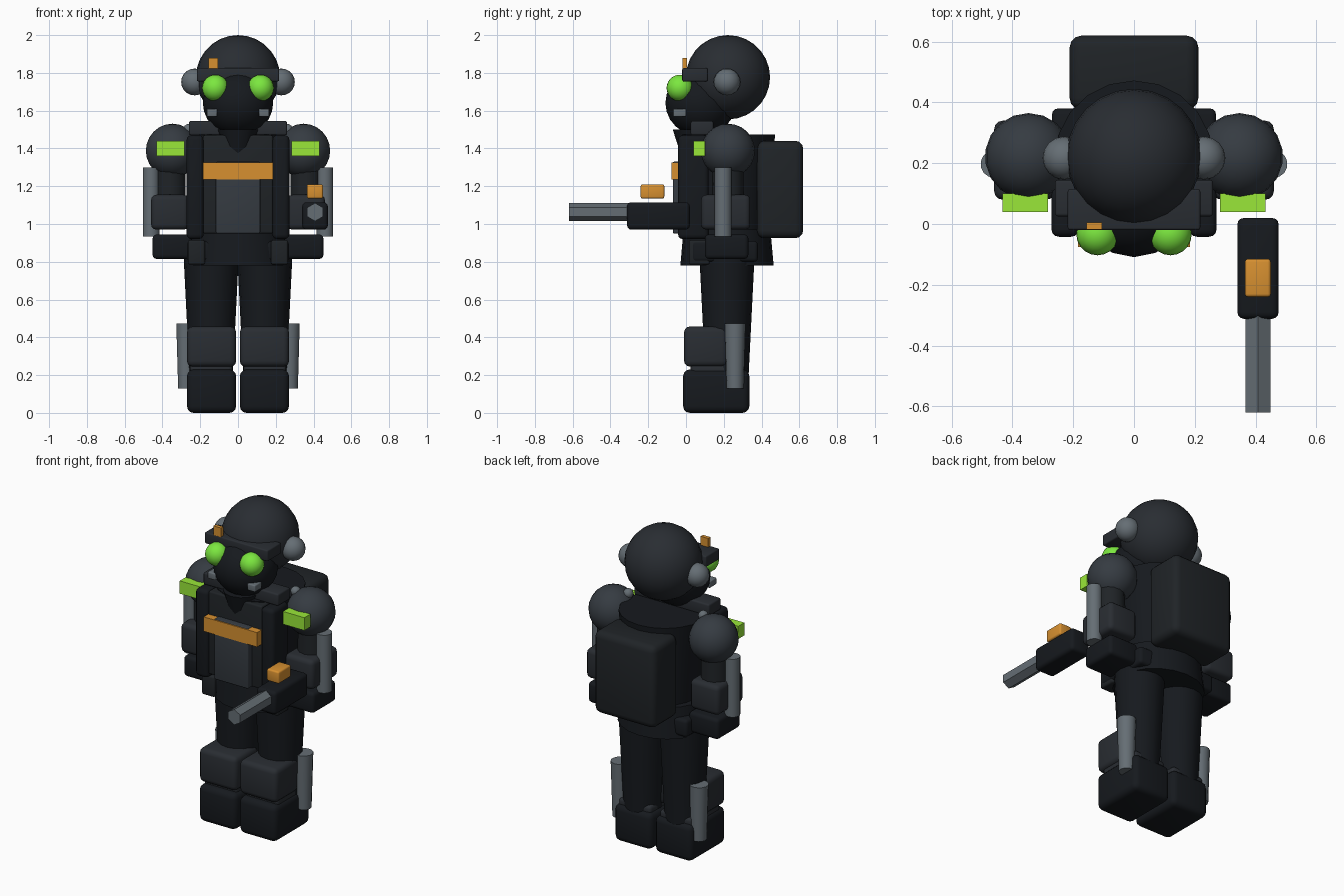
import bpy, bmesh
from math import radians
from mathutils import Matrix, Vector

if "Cube" in bpy.data.objects:
    bpy.data.objects.remove(bpy.data.objects["Cube"])


def mat(name, r, g, b):
    m = bpy.data.materials.new(name)
    m.diffuse_color = (r, g, b, 1)
    m.use_nodes = True
    m.node_tree.nodes["Principled BSDF"].inputs["Base Color"].default_value = m.diffuse_color
    return m


BLACK = mat("black", .008, .010, .013)
CHARCOAL = mat("charcoal", .014, .017, .020)
GREY = mat("dark_grey", .022, .026, .032)
SLATE = mat("slate", .036, .044, .054)
STEEL = mat("steel", .13, .155, .175)
LENS = mat("lens_green", .20, .80, .05)
LIME = mat("lime", .32, .80, .04)
ORANGE = mat("orange", .68, .28, .03)


def finish(name, bm, material, smooth=True, angle=35):
    me = bpy.data.meshes.new(name)
    bmesh.ops.recalc_face_normals(bm, faces=bm.faces)
    bm.to_mesh(me)
    bm.free()
    ob = bpy.data.objects.new(name, me)
    bpy.context.collection.objects.link(ob)
    me.materials.append(material)
    if smooth:
        bpy.ops.object.select_all(action='DESELECT')
        ob.select_set(True)
        bpy.context.view_layer.objects.active = ob
        bpy.ops.object.shade_smooth_by_angle(angle=radians(angle))
    return ob


def box(name, x, y, z, material, bevel=0.0):
    """Box from (min, max) ranges, with optionally rounded edges."""
    bm = bmesh.new()
    size = Vector((x[1] - x[0], y[1] - y[0], z[1] - z[0]))
    mid = Vector((sum(x) / 2, sum(y) / 2, sum(z) / 2))
    bmesh.ops.create_cube(bm, size=1, matrix=Matrix.Translation(mid) @ Matrix.Diagonal(size.to_4d()))
    if bevel:
        bmesh.ops.bevel(bm, geom=bm.edges[:], offset=bevel, segments=3, profile=.5,
                        affect='EDGES', clamp_overlap=True)
    return finish(name, bm, material, bool(bevel))


def ball(name, c, r, material, seg=20, rings=12, scale=(1, 1, 1)):
    bm = bmesh.new()
    bmesh.ops.create_uvsphere(bm, u_segments=seg, v_segments=rings, radius=r,
                              matrix=Matrix.Translation(c) @ Matrix.Diagonal((*scale, 1)))
    return finish(name, bm, material)


def cone(name, x, y, z0, z1, r0, r1, material, seg=16, xs=1.0):
    """Upright tapered cylinder, r0 at z0 and r1 at z1."""
    bm = bmesh.new()
    bmesh.ops.create_cone(bm, cap_ends=True, segments=seg, radius1=r0, radius2=r1, depth=z1 - z0,
                          matrix=Matrix.Translation((x, y, (z0 + z1) / 2)) @ Matrix.Diagonal((xs, 1, 1, 1)))
    return finish(name, bm, material)


def side_range(s, a, b):
    return (a, b) if s > 0 else (-b, -a)


# Head: helmet shell, masked face, visor band and signal light
ball("helmet", (0, .222, 1.777), .223, GREY, 24, 14)
ball("face_mask", (0, .077, 1.64), .186, BLACK, 16, 12, (1, 1, .94))
box("visor_band", (-.218, .218), (-.02, .115), (1.755, 1.825), GREY, .008)
box("helmet_light", (-.157, -.105), (-.018, .005), (1.82, 1.88), ORANGE)

# Torso: chest cone, skirt, belt, chest panels, collar
cone("torso", 0, .22, .93, 1.475, .20, .252, BLACK, 20, 1.03)
cone("skirt", 0, .217, .78, .97, .247, .23, BLACK, 20, 1.1)
box("belt", (-.27, .27), (.03, .38), (.80, .91), BLACK, .02)
box("chest_panel", (-.185, .185), (-.03, .15), (.95, 1.47), CHARCOAL, .01)
cone("neck_wedge", 0, .04, 1.28, 1.50, .04, .11, BLACK, 12)
box("bib_plate", (-.118, .118), (-.07, .02), (.95, 1.33), SLATE, .008)
box("chest_bar", (-.185, .185), (-.076, -.03), (1.235, 1.325), ORANGE)
box("collar", (-.26, .26), (.025, .145), (1.47, 1.545), GREY, .01)
box("backpack", (-.212, .212), (.375, .62), (.925, 1.44), CHARCOAL, .04)

# Mirrored parts
for s, tag in ((-1, "left"), (1, "right")):
    def name(part):
        return f"{tag}_{part}"

    # Head details
    ball(name("goggle"), (s * .12, -.033, 1.72), .07, LENS, 20, 12)
    ball(name("earpiece"), (s * .23, .217, 1.752), .071, STEEL, 16, 10)
    box(name("mask_filter"), side_range(s, .11, .165), (-.068, .0), (1.568, 1.61), STEEL, .006)
    ball(name("collar_stud"), (s * .26, .2, 1.5), .03, STEEL, 12, 8)

    # Harness
    box(name("strap"), side_range(s, .182, .272), (-.042, .12), (.92, 1.47), BLACK, .025)
    box(name("belt_pouch"), side_range(s, .175, .265), (.015, .125), (.785, .915), CHARCOAL, .012)

    # Arm
    ball(name("shoulder"), (s * .347, .222, 1.388), .143, SLATE, 18, 12)
    cone(name("upper_arm"), s * .36, .222, 1.02, 1.38, .085, .082, CHARCOAL, 14)
    box(name("forearm_pad"), side_range(s, .26, .46), (.08, .34), (.97, 1.155), GREY, .028)
    box(name("glove"), side_range(s, .245, .452), (.10, .33), (.815, .945), BLACK, .022)
    cone(name("arm_tube"), s * .46, .197, .935, 1.298, .045, .045, STEEL, 14)
    box(name("shoulder_patch"), side_range(s, .283, .432), (.04, .1), (1.36, 1.44), LIME)

    # Leg
    cone(name("leg"), s * .142, .217, .17, .85, .113, .147, BLACK, 16)
    box(name("knee_pad"), side_range(s, .01, .27), (-.01, .22), (.245, .457), GREY, .03)
    box(name("ankle_cuff"), side_range(s, .03, .255), (.025, .31), (.2, .265), GREY, .02)
    box(name("boot"), side_range(s, .01, .27), (-.015, .335), (0, .23), BLACK, .035)
    cone(name("shin_tube"), s * .273, .26, .13, .472, .045, .055, STEEL, 14)

# Hand-held tool: body, six-sided barrel and top sight
box("gun_body", (.34, .476), (-.312, .02), (.97, 1.115), BLACK, .022)
bm = bmesh.new()
bmesh.ops.create_cone(bm, cap_ends=True, segments=6, radius1=.048, radius2=.048, depth=.36,
                      matrix=Matrix.Translation((.408, -.44, 1.063)) @ Matrix.Rotation(radians(90), 4, 'X'))
finish("gun_barrel", bm, STEEL, False)
box("gun_sight", (.365, .45), (-.24, -.115), (1.135, 1.21), ORANGE, .01)
